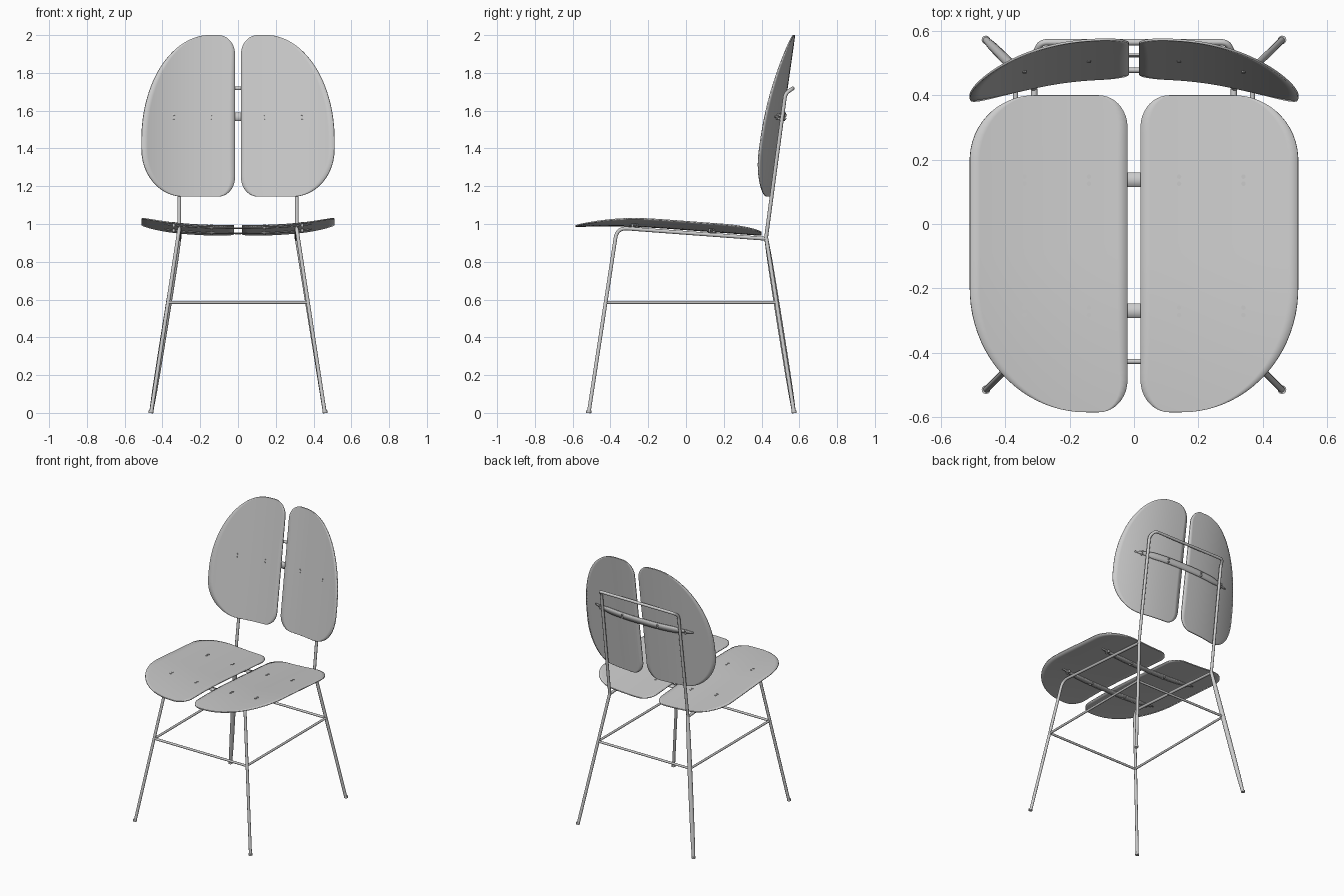
import bpy, bmesh
from math import sqrt, cos, pi
from mathutils import Vector

if "Cube" in bpy.data.objects:
    bpy.data.objects.remove(bpy.data.objects["Cube"])

col = bpy.context.scene.collection


def finish(name, bm):
    bm.normal_update()
    me = bpy.data.meshes.new(name)
    bm.to_mesh(me)
    bm.free()
    ob = bpy.data.objects.new(name, me)
    col.objects.link(ob)
    bpy.context.view_layer.objects.active = ob
    for o in bpy.context.selected_objects:
        o.select_set(False)
    ob.select_set(True)
    bpy.ops.object.shade_smooth_by_angle(angle=0.6)
    return ob


def sheet(name, f, nu, nv, thick, mirror=False):
    """Curved thin sheet from a surface function f(u, v)."""
    bm = bmesh.new()
    g = [[bm.verts.new(f(i / nu, j / nv)) for j in range(nv + 1)] for i in range(nu + 1)]
    for i in range(nu):
        for j in range(nv):
            bm.faces.new((g[i][j], g[i][j + 1], g[i + 1][j + 1], g[i + 1][j]))
    ob = finish(name, bm)
    m = ob.modifiers.new("thickness", 'SOLIDIFY')
    m.thickness, m.offset = thick, 0
    if mirror:
        ob.modifiers.new("mirror", 'MIRROR')
    return ob


def fillet(pts, r):
    """Round the inner corners of a path."""
    pts = [Vector(p) for p in pts]
    out = [pts[0]]
    for a, b, c in zip(pts, pts[1:], pts[2:]):
        p, q = b + (a - b).normalized() * r, b + (c - b).normalized() * r
        for i in range(9):
            t = i / 8
            out.append(p * (1 - t) ** 2 + b * 2 * t * (1 - t) + q * t * t)
    return out + [pts[-1]]


def tube(name, pts, r, radii=None):
    cu = bpy.data.curves.new(name, 'CURVE')
    cu.dimensions = '3D'
    cu.bevel_depth, cu.bevel_resolution, cu.use_fill_caps = r, 4, True
    sp = cu.splines.new('POLY')
    sp.points.add(len(pts) - 1)
    for i, p in enumerate(pts):
        sp.points[i].co = (*p, 1)
        sp.points[i].radius = radii[i] if radii else 1
    sp.use_smooth = True
    ob = bpy.data.objects.new(name, cu)
    col.objects.link(ob)
    return ob


def rod(name, centre, axis, r, length):
    bm = bmesh.new()
    bmesh.ops.create_cone(bm, cap_ends=True, segments=12, radius1=r, radius2=r, depth=length)
    ob = finish(name, bm)
    ob.location = centre
    ob.rotation_euler = Vector(axis).to_track_quat('Z', 'Y').to_euler()
    return ob


def corner(d, h, w):
    """Sideways inset of an elliptical corner at distance d from the end."""
    return w * (1 - sqrt(max(0, 1 - (1 - d / h) ** 2))) if d < h else 0


def panel_point(u, v, lo, hi, inner, low, high):
    t = lo + (hi - lo) * (1 - cos(pi * u)) / 2
    a, b = t - lo, hi - t
    x0 = inner + corner(a, .1, .09) + corner(b, .1, .09)
    x1 = .51 - corner(a, *low) - corner(b, *high)
    return x0 + (x1 - x0) * v, t


# Surface heights of seat and backrest
def seat_z(x, y):
    return .982 - .075 * (y + .15) - .117 * max(0, -.1 - y) ** 2 + .042 * (abs(x) / .51) ** 2.5


def back_y(x, z):
    return .453 + .122 * (z - 1.145) / .855 - .1 * (abs(x) / .51) ** 2.5


# Seat and backrest halves
def seat(u, v):
    x, y = panel_point(u, v, -.585, .40, .02, (.385, .36), (.2, .2))
    return x, y, seat_z(x, y)


def back(u, v):
    x, z = panel_point(u, v, 1.145, 2.0, .016, (.25, .22), (.55, .36))
    return x, back_y(x, z), z


sheet("seat_panels", seat, 48, 16, .007, True)
sheet("back_panels", back, 48, 16, .007, True)


# Support straps with tapered ends
def strap_width(u):
    return .045 * min(1, .15 + 5 * min(u, 1 - u))


for label, yc in (("front", -.27), ("rear", .138)):
    def strap(u, v):
        x, y = -.39 + .78 * u, yc + (v - .5) * strap_width(u)
        return x, y, seat_z(x, y) - .010
    sheet(label + "_seat_strap", strap, 30, 2, .006)


def back_strap(u, v):
    x, z = -.39 + .78 * u, 1.568 + (v - .5) * strap_width(u)
    return x, back_y(x, z) + .010, z


sheet("back_strap", back_strap, 30, 2, .006)

# Screws in pairs
for x in (-.34, -.14, .14, .34):
    for y in (.147, .125, -.26, -.283):
        rod("seat_screw", (x, y, seat_z(x, y) - .006), (0, 0, 1), .007, .026)
    for z in (1.577, 1.558):
        rod("back_screw", (x, back_y(x, z) + .008, z), (0, 1, -.14), .006, .03)

# Legs with seat rails, rear legs and feet
for s, side in ((-1, "left"), (1, "right")):
    path = fillet([(s * .46, -.515, 0), (s * .31, -.365, .98), (s * .31, .42, .922)], .055)
    tube(side + "_front_leg_and_rail", path, .010)
    a, b = Vector((s * .46, .572, 0)), Vector((s * .31, .424, .93))
    n = 8
    fat = .5 if s < 0 else 0
    tube(side + "_rear_leg", [a.lerp(b, i / n) for i in range(n + 1)], .0105,
         [1 + fat * sqrt(max(0, 1 - (2 * i / n - 1) ** 2)) for i in range(n + 1)])
    for y in (-.515, .572):
        rod(side + "_foot", (s * .46, y, .006), (0, 0, 1), .0135, .012)
    tube(side + "_stretcher", [(s * .368, -.427, .585), (s * .368, .478, .585)], .008)

# Cross stretchers
for label, y in (("front", -.427), ("rear", .478)):
    tube(label + "_stretcher", [(-.368, y, .585), (.368, y, .585)], .008)

# Back hoop leaning rearward at the top
half = [(.312, .423, .92), (.308, .526, 1.69), (.29, .565, 1.718)]
tube("back_hoop", fillet(half + [(-x, y, z) for x, y, z in reversed(half)], .022), .010)
